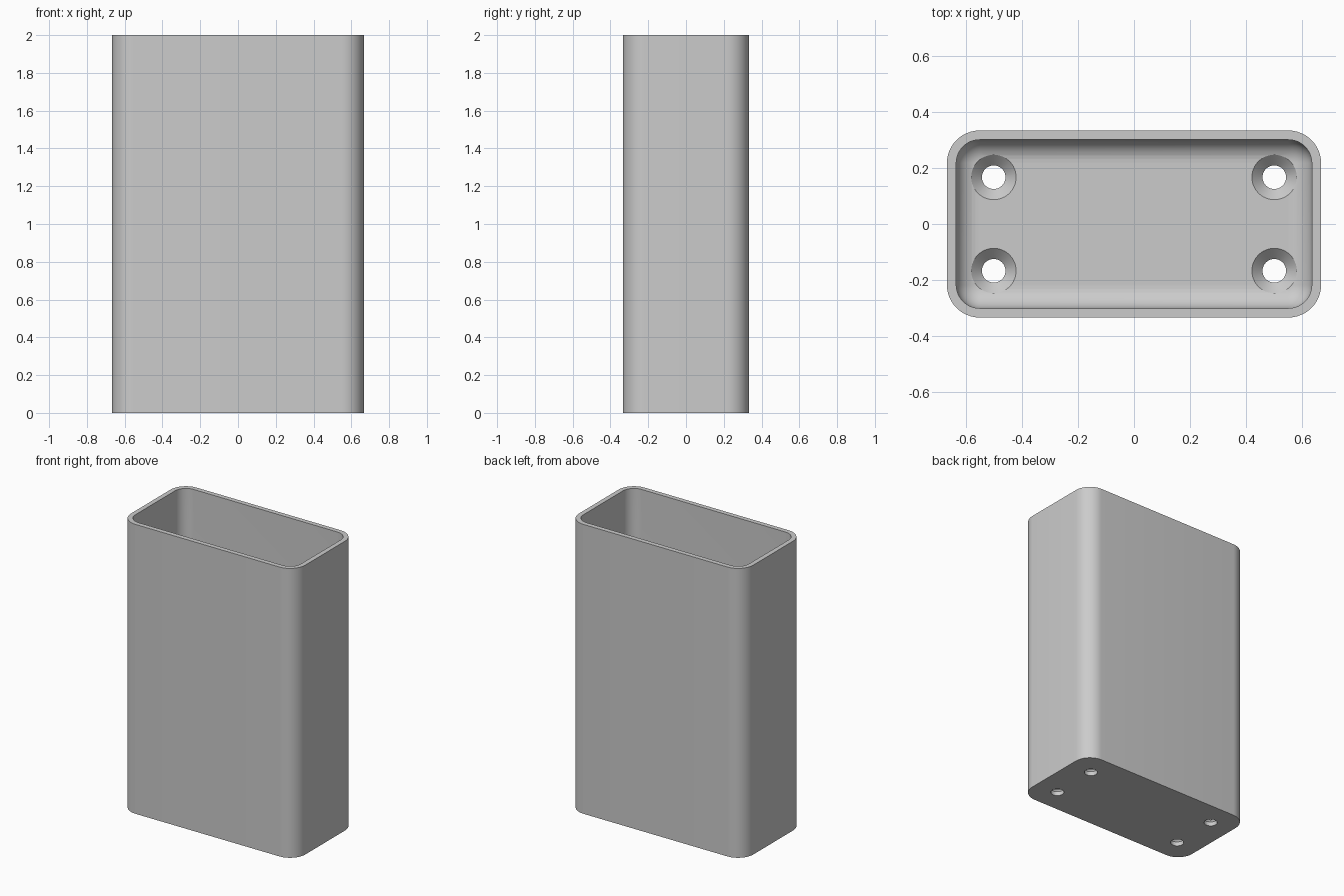
import bpy, bmesh
from math import sin, cos, pi, radians

if "Cube" in bpy.data.objects:
    bpy.data.objects.remove(bpy.data.objects["Cube"], do_unlink=True)

HALF_X, HALF_Y, HEIGHT = 2 / 3, 1 / 3, 2.0
CORNER, WALL, FLOOR, FILLET = 0.117, 0.033, 0.067, 0.08
HOLE_R, SINK_R = 0.042, 0.08
CORNER_STEPS, FILLET_STEPS = 12, 10

grey = bpy.data.materials.new("plain grey")
grey.use_nodes = True
colour = (0.6, 0.6, 0.6, 1)
grey.diffuse_color = colour
grey.node_tree.nodes["Principled BSDF"].inputs["Base Color"].default_value = colour


def rounded_loop(bm, inset, z):
    """Ring of vertices on a rounded rectangle, moved inwards by inset."""
    r = CORNER - inset
    cx, cy = HALF_X - CORNER, HALF_Y - CORNER
    ring = []
    for q, (sx, sy) in enumerate([(1, 1), (-1, 1), (-1, -1), (1, -1)]):
        for i in range(CORNER_STEPS + 1):
            a = (q + i / CORNER_STEPS) * pi / 2
            ring.append(bm.verts.new((sx * cx + r * cos(a), sy * cy + r * sin(a), z)))
    return ring


def bridge(bm, lower, upper):
    n = len(lower)
    for i in range(n):
        j = (i + 1) % n
        bm.faces.new((lower[i], lower[j], upper[j], upper[i]))


def finish(bm, name):
    bmesh.ops.recalc_face_normals(bm, faces=bm.faces)
    mesh = bpy.data.meshes.new(name)
    bm.to_mesh(mesh)
    bm.free()
    mesh.materials.append(grey)
    obj = bpy.data.objects.new(name, mesh)
    bpy.context.collection.objects.link(obj)
    return obj


# Container: outer wall, rim, inner wall and the fillet down to the floor
bm = bmesh.new()
section = [(0, 0), (0, HEIGHT), (WALL, HEIGHT)]
for i in range(FILLET_STEPS + 1):
    a = i / FILLET_STEPS * pi / 2
    section.append((WALL + FILLET * (1 - cos(a)), FLOOR + FILLET * (1 - sin(a))))
rings = [rounded_loop(bm, inset, z) for inset, z in section]
for lower, upper in zip(rings, rings[1:]):
    bridge(bm, lower, upper)
bm.faces.new(rings[0])
bm.faces.new(rings[-1])
container = finish(bm, "container")

# Countersunk screw hole cutters, one in each corner of the floor
bm = bmesh.new()
sink_z = FLOOR - (SINK_R - HOLE_R)
hole_section = [(HOLE_R, -0.1), (HOLE_R, sink_z), (SINK_R, FLOOR), (SINK_R, FLOOR + 0.1)]
SIDES = 48
for x in (-0.5, 0.5):
    for y in (-1 / 6, 1 / 6):
        rings = [[bm.verts.new((x + r * cos(2 * pi * k / SIDES),
                                y + r * sin(2 * pi * k / SIDES), z))
                  for k in range(SIDES)] for r, z in hole_section]
        for lower, upper in zip(rings, rings[1:]):
            bridge(bm, lower, upper)
        bm.faces.new(rings[0][::-1])
        bm.faces.new(rings[-1])
cutter = finish(bm, "screw_hole_cutter")
cutter.hide_render = True

# Cut the holes, then shade smoothly with sharp rims
cut = container.modifiers.new("screw_holes", "BOOLEAN")
cut.operation = "DIFFERENCE"
cut.solver = "EXACT"
cut.object = cutter
bpy.ops.object.select_all(action="DESELECT")
bpy.context.view_layer.objects.active = container
container.select_set(True)
bpy.ops.object.modifier_apply(modifier=cut.name)
bpy.data.objects.remove(cutter, do_unlink=True)
bpy.ops.object.shade_smooth_by_angle(angle=radians(30))
